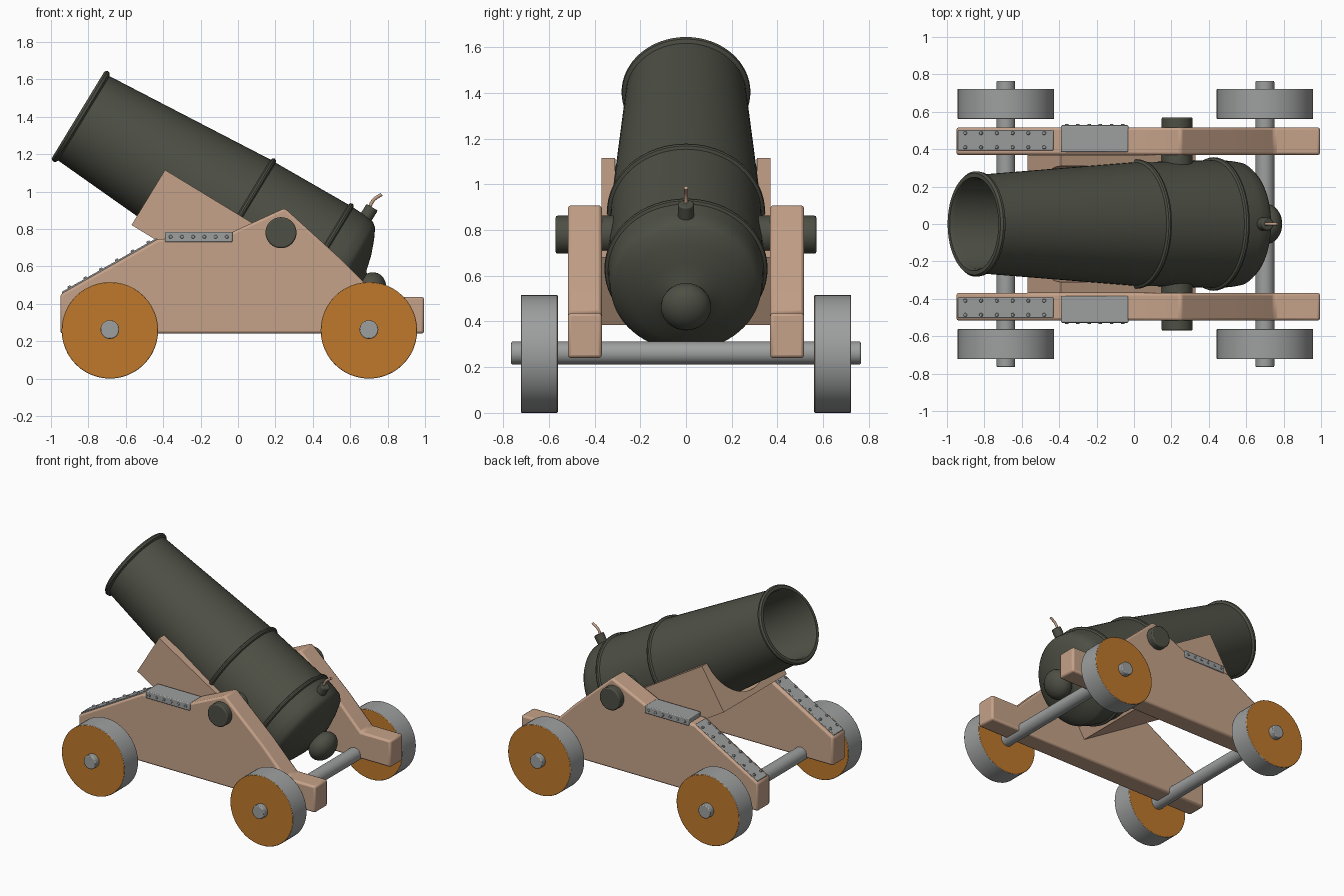
import bpy
import bmesh
import math
from mathutils import Matrix, Vector

if "Cube" in bpy.data.objects:
    bpy.data.objects.remove(bpy.data.objects["Cube"])


def material(name, rgb):
    m = bpy.data.materials.new(name)
    m.use_nodes = True
    m.diffuse_color = (*rgb, 1)
    m.node_tree.nodes["Principled BSDF"].inputs["Base Color"].default_value = (*rgb, 1)
    return m


IRON = material("dark iron", (0.075, 0.078, 0.058))
WOOD = material("pale wood", (0.56, 0.36, 0.25))
ORANGE = material("orange wheel wood", (0.52, 0.19, 0.025))
STEEL = material("grey steel", (0.34, 0.35, 0.345))

# Barrel frame: local z runs from the muzzle to the breech
TILT = math.radians(31.3)
AXIS = Vector((math.cos(TILT), 0, -math.sin(TILT)))
UP = Vector((math.sin(TILT), 0, math.cos(TILT)))
MUZZLE = Vector((-0.855, 0, 1.41))
FRAME = Matrix((UP, Vector((0, 1, 0)), AXIS)).transposed().to_4x4()
FRAME.translation = MUZZLE


def finish(bm, name, mats, matrix=Matrix(), bevel=0, angle=35):
    bmesh.ops.recalc_face_normals(bm, faces=bm.faces)
    mesh = bpy.data.meshes.new(name)
    bm.to_mesh(mesh)
    bm.free()
    obj = bpy.data.objects.new(name, mesh)
    bpy.context.collection.objects.link(obj)
    obj.matrix_world = matrix
    for m in mats:
        mesh.materials.append(m)
    if bevel:
        mod = obj.modifiers.new("bevel", "BEVEL")
        mod.width, mod.segments, mod.limit_method = bevel, 2, "ANGLE"
    bpy.ops.object.select_all(action="DESELECT")
    obj.select_set(True)
    bpy.context.view_layer.objects.active = obj
    bpy.ops.object.shade_smooth_by_angle(angle=math.radians(angle))
    return obj


def lathe(name, profile, mat, matrix, steps=64):
    """Spin (distance, radius) points about local z."""
    bm = bmesh.new()
    verts = [bm.verts.new((r, 0, t)) for t, r in profile]
    edges = [bm.edges.new(pair) for pair in zip(verts, verts[1:])]
    bmesh.ops.spin(bm, geom=verts + edges, cent=(0, 0, 0), axis=(0, 0, 1),
                   angle=2 * math.pi, steps=steps)
    bmesh.ops.remove_doubles(bm, verts=bm.verts, dist=0.0005)
    return finish(bm, name, [mat], matrix)


def prism(name, outline, low, high, mat, matrix=Matrix(), bevel=0):
    """Extrude an (x, z) outline along y."""
    bm = bmesh.new()
    face = bm.faces.new([bm.verts.new((x, low, z)) for x, z in outline])
    new = bmesh.ops.extrude_face_region(bm, geom=[face])["geom"]
    bmesh.ops.translate(bm, vec=(0, high - low, 0),
                        verts=[v for v in new if isinstance(v, bmesh.types.BMVert)])
    return finish(bm, name, [mat], matrix, bevel)


def rod(name, center, radius, length, mats, direction=(0, 1, 0), bevel=0, sides=40):
    bm = bmesh.new()
    bmesh.ops.create_cone(bm, cap_ends=True, segments=sides, radius1=radius,
                          radius2=radius, depth=length)
    if len(mats) > 1:  # end faces take the second colour
        for f in bm.faces:
            f.material_index = int(abs(f.normal.z) > 0.9)
    turn = Vector(direction).to_track_quat("Z", "Y").to_matrix().to_4x4()
    return finish(bm, name, mats, Matrix.Translation(center) @ turn, bevel)


def ring(t, r, w=0.016, h=0.016):
    """Raised band on the barrel profile."""
    return [(t - w, r), (t - w * 0.6, r + h * 0.8), (t, r + h),
            (t + w * 0.6, r + h * 0.8), (t + w, r)]


# Barrel with bore, lip, two bands, rounded breech and knob
knob = [(1.82 - 0.085 * math.cos(a), 0.11 * math.sin(a))
        for a in (math.radians(d) for d in range(40, 181, 14))]
lathe("barrel",
      [(1.2, 0), (1.2, 0.22), (0.02, 0.24), (0, 0.25), (0, 0.272), (0.012, 0.282),
       (0.026, 0.28), (0.036, 0.264)]
      + ring(1.02, 0.33) + ring(1.5, 0.341)
      + [(1.59, 0.338), (1.645, 0.33), (1.67, 0.31), (1.7, 0.25), (1.73, 0.17),
         (1.75, 0.09), (1.765, 0.07)] + knob + [(1.905, 0)],
      IRON, FRAME)
rod("trunnion", (0.23, 0, 0.78), 0.083, 1.14, [IRON], bevel=0.008)

# Vent and fuse
rod("vent", MUZZLE + AXIS * 1.6 + UP * 0.35, 0.035, 0.09, [IRON], UP, bevel=0.006, sides=24)
fuse = bpy.data.curves.new("fuse", "CURVE")
fuse.dimensions = "3D"
fuse.bevel_depth = 0.009
fuse.use_fill_caps = True
line = fuse.splines.new("BEZIER")
line.bezier_points.add(2)
for p, (x, z) in zip(line.bezier_points, [(0.7, 0.91), (0.725, 0.955), (0.768, 0.985)]):
    p.co = (x, 0, z)
    p.handle_left_type = p.handle_right_type = "AUTO"
fuse.materials.append(WOOD)
bpy.context.collection.objects.link(bpy.data.objects.new("fuse", fuse))

# Cradle: tilted block with a round trough, cross-section in the barrel frame
W, DEPTH, TROUGH = 0.37, 0.355, 0.31
section = [(-DEPTH, -W), (-0.01, -W)]
section += [(-0.01 - TROUGH * math.sin(a), -TROUGH * math.cos(a))
            for a in (math.pi * i / 24 for i in range(25))]
section += [(-0.01, W), (-DEPTH, W)]
bm = bmesh.new()
face = bm.faces.new([bm.verts.new((u, y, 0.55)) for u, y in section])
new = bmesh.ops.extrude_face_region(bm, geom=[face])["geom"]
bmesh.ops.translate(bm, vec=(0, 0, 0.84),
                    verts=[v for v in new if isinstance(v, bmesh.types.BMVert)])
finish(bm, "cradle", [WOOD], FRAME)

# Carriage sides, plates and rivets
CHEEK = [(-0.95, 0.24), (-0.95, 0.45), (-0.43, 0.745), (-0.05, 0.775), (0.25, 0.912),
         (0.56, 0.63), (0.75, 0.437), (0.995, 0.437), (0.995, 0.24)]
slope = math.atan2(0.295, 0.52)
for side, s in (("left", 1), ("right", -1)):
    prism(side + "_cheek", CHEEK, *sorted((s * 0.368, s * 0.517)), WOOD, bevel=0.014)
    prism(side + "_flat_plate", [(-0.39, 0.73), (-0.39, 0.785), (-0.03, 0.785), (-0.03, 0.73)],
          *sorted((s * 0.385, s * 0.528)), STEEL, bevel=0.006)
    place = Matrix.Translation((-0.94, 0, 0.456)) @ Matrix.Rotation(-slope, 4, "Y")
    prism(side + "_slope_plate", [(0, -0.01), (0, 0.008), (0.585, 0.008), (0.585, -0.01)],
          *sorted((s * 0.393, s * 0.503)), STEEL, place, bevel=0.004)
    for i in range(6):
        rod(side + "_flat_rivet", (-0.36 + i * 0.06, s * 0.528, 0.758), 0.01, 0.014,
            [STEEL], bevel=0.004, sides=10)
        for y in (0.41, 0.486):
            rod(side + "_slope_rivet", place @ Vector((0.05 + i * 0.097, s * y, 0.01)),
                0.01, 0.014, [STEEL], place.to_3x3() @ Vector((0, 0, 1)), 0.004, 10)

# Axles and wheels
for end, x in (("front", -0.685), ("rear", 0.7)):
    rod(end + "_axle", (x, 0, 0.262), 0.05, 1.53, [STEEL], bevel=0.006)
    for side, s in (("left", 1), ("right", -1)):
        rod(f"{end}_{side}_wheel", (x, s * 0.642, 0.258), 0.258, 0.162,
            [STEEL, ORANGE], bevel=0.004, sides=48)
